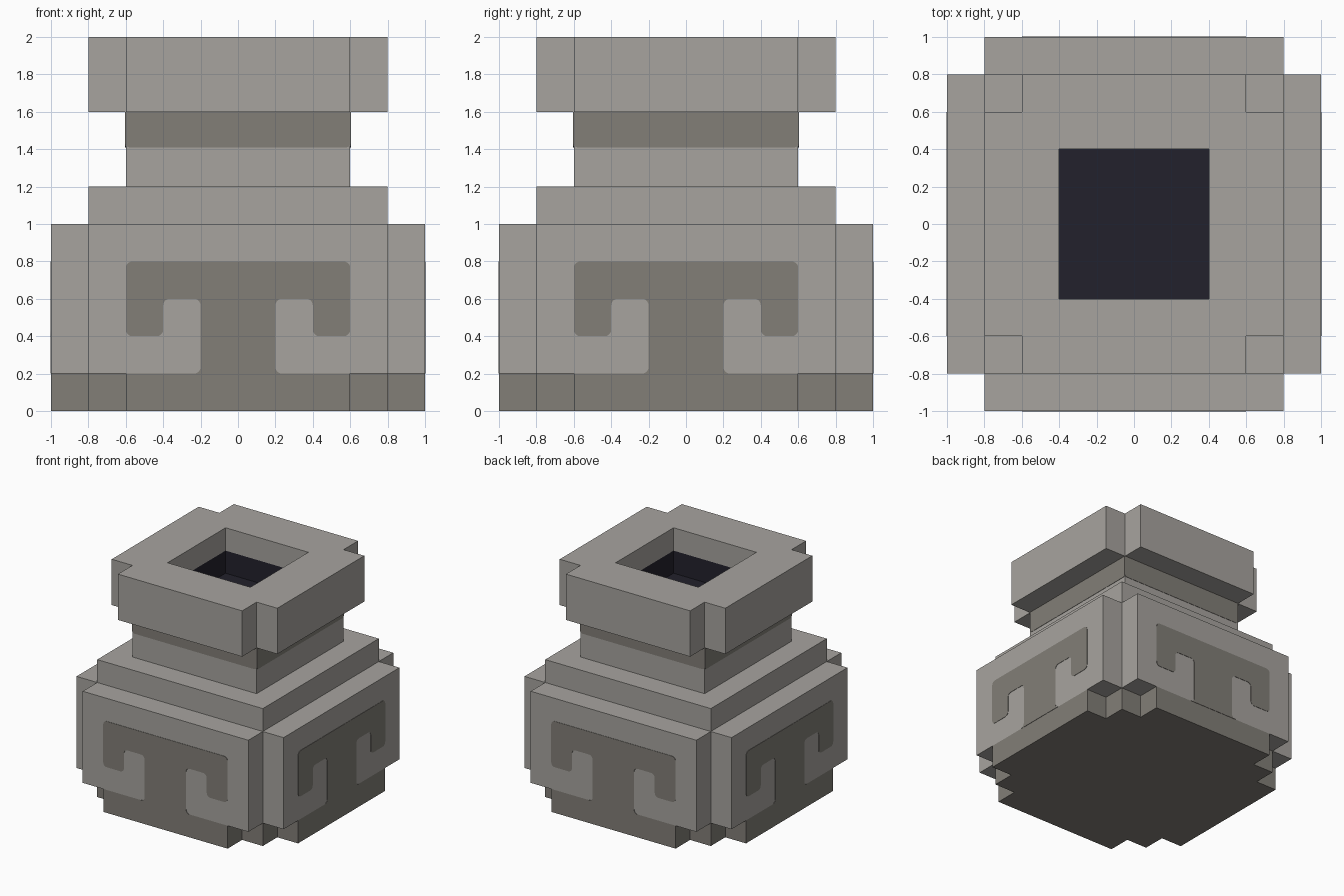
import bpy
import bmesh
import math
from mathutils import Matrix, Vector

cube = bpy.data.objects.get("Cube")
if cube:
    bpy.data.objects.remove(cube, do_unlink=True)


def make_material(name, rgb):
    mat = bpy.data.materials.new(name)
    mat.use_nodes = True
    color = (*rgb, 1.0)
    mat.diffuse_color = color
    node = next(n for n in mat.node_tree.nodes if n.type == "BSDF_PRINCIPLED")
    node.inputs["Base Color"].default_value = color
    node.inputs["Roughness"].default_value = 0.9
    return mat


STONE = make_material("light stone", (0.386, 0.371, 0.347))
DARK = make_material("dark stone", (0.223, 0.209, 0.185))
HOLLOW = make_material("dark hollow", (0.016, 0.015, 0.025))
PLATE = 0.003


def finish(bm, name, *materials):
    bmesh.ops.recalc_face_normals(bm, faces=bm.faces)
    mesh = bpy.data.meshes.new(name)
    bm.to_mesh(mesh)
    bm.free()
    for mat in materials:
        mesh.materials.append(mat)
    obj = bpy.data.objects.new(name, mesh)
    bpy.context.collection.objects.link(obj)
    return obj


def extrude(bm, offset):
    result = bmesh.ops.extrude_face_region(bm, geom=bm.faces[:], use_keep_orig=True)
    verts = [v for v in result["geom"] if isinstance(v, bmesh.types.BMVert)]
    bmesh.ops.translate(bm, verts=verts, vec=offset)


def quarter_turns(points):
    """Repeat points four times around the vertical axis."""
    turned = []
    for _ in range(4):
        turned.append(list(points))
        points = [(-y, x) for x, y in points]
    return turned


def slab(name, corner, bottom, top, material):
    """Four-fold symmetric prism described by one stepped corner."""
    bm = bmesh.new()
    outline = sum(quarter_turns(corner), [])
    bm.faces.new([bm.verts.new((x, y, bottom)) for x, y in outline])
    extrude(bm, (0, 0, top - bottom))
    return finish(bm, name, material)


def rounded(half, radius):
    """Round the inner points of a half outline, then mirror it."""
    points = [Vector(p) for p in half]
    result = []
    for before, corner, after in zip(points, points[1:], points[2:]):
        a = corner + (before - corner).normalized() * radius
        b = corner + (after - corner).normalized() * radius
        center = a + b - corner
        for i in range(6):
            t = i / 5 * math.pi / 2
            result.append(center + (a - center) * math.cos(t)
                          + (b - center) * math.sin(t))
    return result


def side_plates(name, half, distance):
    """Thin painted plate repeated on all four sides."""
    outline = half + [Vector((-p.x, p.y)) for p in reversed(half)]
    for i, side in enumerate(("front", "left", "back", "right")):
        bm = bmesh.new()
        bm.faces.new([bm.verts.new((p.x, -distance, p.y)) for p in outline])
        extrude(bm, (0, -PLATE, 0))
        bm.transform(Matrix.Rotation(i * math.pi / 2, 4, "Z"))
        finish(bm, f"{side}_{name}", DARK)


# Stacked body
slab("base", [(1, 0.6), (0.8, 0.6), (0.8, 0.8), (0.6, 0.8), (0.6, 1)], 0, 0.2, DARK)
slab("body", [(1, 0.8), (0.8, 0.8), (0.8, 1)], 0.2, 1, STONE)
slab("shoulder", [(0.8, 0.8)], 1, 1.2, STONE)
slab("neck", [(0.6, 0.6)], 1.2, 1.6, STONE)

# Notched rim with a square opening, dark in its lower half
bm = bmesh.new()
sector = [(-0.4, -0.4), (-0.6, -0.6), (-0.6, -0.8), (0.6, -0.8), (0.6, -0.6), (0.4, -0.4)]
for ring in quarter_turns(sector):
    bm.faces.new([bm.verts.new((x, y, 1.6)) for x, y in ring])
bmesh.ops.remove_doubles(bm, verts=bm.verts, dist=0.001)
extrude(bm, (0, 0, 0.4))
bmesh.ops.bisect_plane(bm, geom=bm.verts[:] + bm.edges[:] + bm.faces[:],
                       plane_co=(0, 0, 1.8), plane_no=(0, 0, 1))
for face in bm.faces:
    c = face.calc_center_median()
    if max(abs(c.x), abs(c.y)) < 0.41 and c.z < 1.8:
        face.material_index = 1
finish(bm, "rim", STONE, HOLLOW)
slab("opening_floor", [(0.4, 0.4)], 1.6, 1.6 + PLATE, HOLLOW)

# Painted hooked motif on the body and band on the neck
motif = [(0, 0.8), (0.6, 0.8), (0.6, 0.4), (0.4, 0.4), (0.4, 0.6),
         (0.2, 0.6), (0.2, 0.2), (0.3, 0.2)]
side_plates("motif", rounded(motif, 0.035), 1)
band = [(0.6, 1.6), (0.6, 1.41), (0, 1.41)]
side_plates("neck_band", [Vector(band[0])] + rounded(band, 0.02), 0.6)
